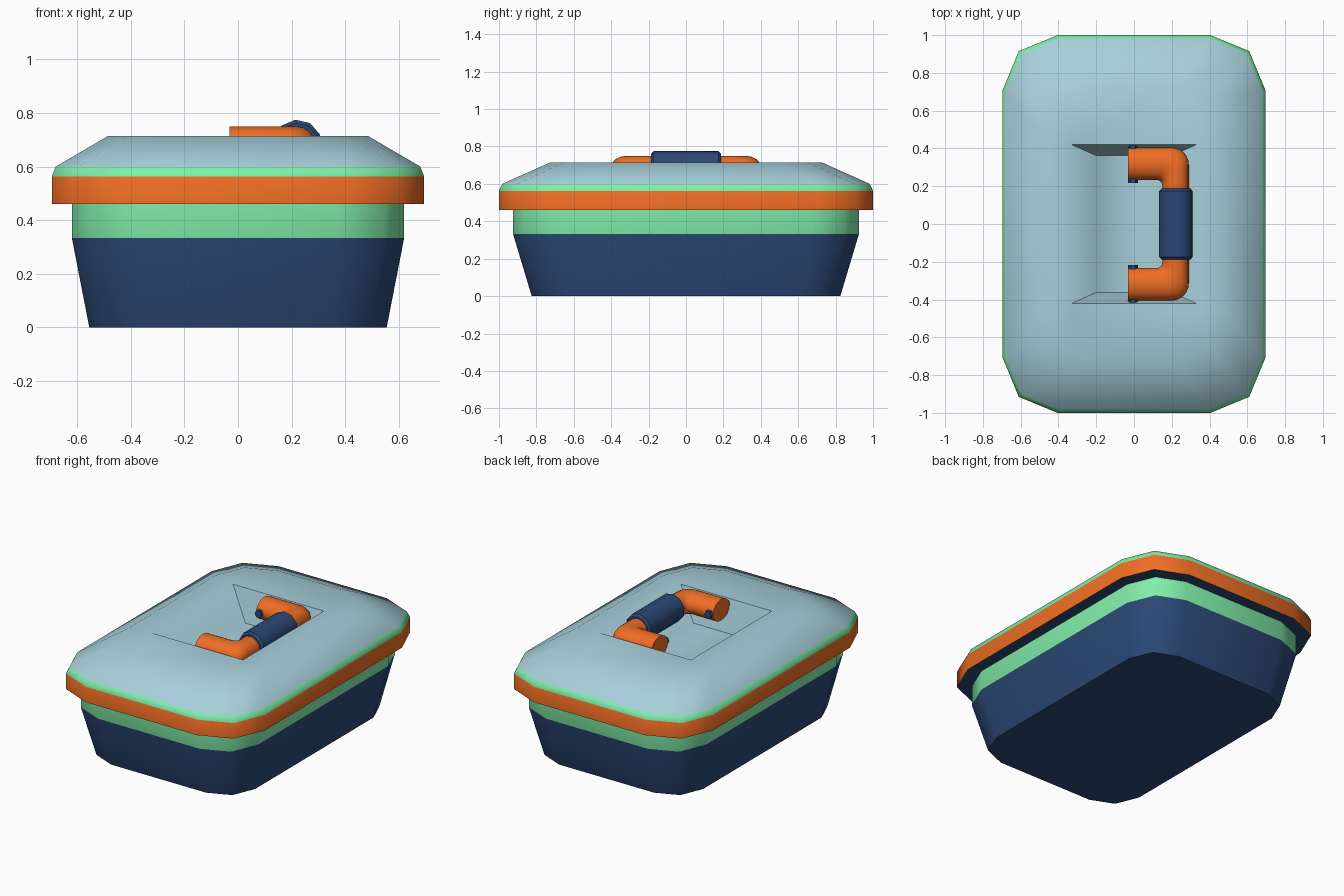
import bpy, bmesh
from math import radians, sin, cos, pi
from mathutils import Vector

if "Cube" in bpy.data.objects:
    bpy.data.objects.remove(bpy.data.objects["Cube"])


def material(name, rgb):
    m = bpy.data.materials.new(name)
    m.diffuse_color = (*rgb, 1)
    m.use_nodes = True
    m.node_tree.nodes["Principled BSDF"].inputs["Base Color"].default_value = m.diffuse_color
    return m


NAVY = material("navy", (0.024, 0.065, 0.18))
GREEN = material("mint", (0.22, 0.85, 0.40))
ORANGE = material("orange", (0.87, 0.155, 0.018))
BLUE = material("pale_blue", (0.39, 0.63, 0.71))


def finish(name, bm, mats, angle=60):
    bmesh.ops.remove_doubles(bm, verts=bm.verts, dist=1e-4)
    bmesh.ops.recalc_face_normals(bm, faces=bm.faces)
    me = bpy.data.meshes.new(name)
    bm.to_mesh(me)
    bm.free()
    for m in mats:
        me.materials.append(m)
    ob = bpy.data.objects.new(name, me)
    bpy.context.collection.objects.link(ob)
    bpy.ops.object.select_all(action='DESELECT')
    ob.select_set(True)
    bpy.context.view_layer.objects.active = ob
    bpy.ops.object.shade_smooth_by_angle(angle=radians(angle))
    return ob


def loft(bm, rings, slots, cap_start=None, cap_end=None):
    loops = [[bm.verts.new(p) for p in r] for r in rings]
    for a, b, s in zip(loops, loops[1:], slots):
        for i in range(len(a)):
            j = (i + 1) % len(a)
            bm.faces.new((a[i], a[j], b[j], b[i])).material_index = s
    if cap_start is not None:
        bm.faces.new(loops[0][::-1]).material_index = cap_start
    if cap_end is not None:
        bm.faces.new(loops[-1]).material_index = cap_end


def rounded_rect(hx, hy, r, z):
    # rectangle whose corners are rounded in two steps
    pts = []
    for k, (sx, sy) in enumerate(((1, 1), (-1, 1), (-1, -1), (1, -1))):
        for i in range(3):
            a = k * pi / 2 + i * pi / 4
            pts.append((sx * (hx - r) + r * cos(a), sy * (hy - r) + r * sin(a), z))
    return pts


# tub with its upper band
bm = bmesh.new()
loft(bm, [rounded_rect(0.555, 0.825, 0.21, 0), rounded_rect(0.62, 0.925, 0.25, 0.333),
          rounded_rect(0.62, 0.925, 0.25, 0.46)], [0, 1], cap_start=0)
finish("tub", bm, [NAVY, GREEN])

# lid: underside, rim, trim, sloped shoulder, flat top and handle recess
bm = bmesh.new()
loft(bm, [rounded_rect(0.61, 0.915, 0.25, 0.46), rounded_rect(0.695, 1.0, 0.29, 0.46),
          rounded_rect(0.695, 1.0, 0.29, 0.562), rounded_rect(0.68, 0.983, 0.285, 0.60),
          rounded_rect(0.485, 0.728, 0.26, 0.714), rounded_rect(0.33, 0.42, 0, 0.714),
          rounded_rect(0.2, 0.362, 0, 0.515)], [0, 1, 2, 3, 3, 3], cap_end=3)
finish("lid", bm, [NAVY, ORANGE, GREEN, BLUE])

# handle arms: one elbow lofted between an inner and an outer edge, then mirrored
HZ = 0.68
edges = [((-0.032, 0.233), (-0.032, 0.405))]
for i in range(7):
    a = pi / 2 * (1 - i / 6)
    edges.append(((0.12 + 0.03 * cos(a), 0.203 + 0.03 * sin(a)),
                  (0.20 + 0.09 * cos(a), 0.315 + 0.09 * sin(a))))
edges.append(((0.15, 0.1), (0.29, 0.1)))
sections = []
for inner, outer in edges:
    i, o = Vector((*inner, HZ)), Vector((*outer, HZ))
    mid, half = (i + o) / 2, (o - i) / 2
    sections.append([mid + half * cos(t) + Vector((0, 0, 0.07 * sin(t)))
                     for t in (k * pi / 8 for k in range(16))])
bm = bmesh.new()
loft(bm, sections, [0] * 8, cap_start=0, cap_end=0)
arms = finish("handle_arms", bm, [ORANGE])
mirror = arms.modifiers.new("mirror", 'MIRROR')
mirror.use_axis = (False, True, False)


def y_rod(name, x, z, sides, phase, profile, mat, angle):
    # rod along y built from (y, radius) pairs
    bm = bmesh.new()
    rings = [[(x + r * cos(phase + 2 * pi * k / sides), y, z + r * sin(phase + 2 * pi * k / sides))
              for k in range(sides)] for y, r in profile]
    loft(bm, rings, [0] * (len(rings) - 1), cap_start=0, cap_end=0)
    return finish(name, bm, [mat], angle)


# grip sleeve
y_rod("handle_grip", 0.222, 0.684, 10, radians(95),
      [(-0.188, 0.078), (-0.174, 0.091), (0.174, 0.091), (0.188, 0.078)], NAVY, 40)

# hinge pins
for side, label in ((1, "back"), (-1, "front")):
    y_rod(label + "_hinge_pin", -0.006, HZ, 6, 0,
          [(side * 0.218, 0.026), (side * 0.42, 0.026)], NAVY, 30)
